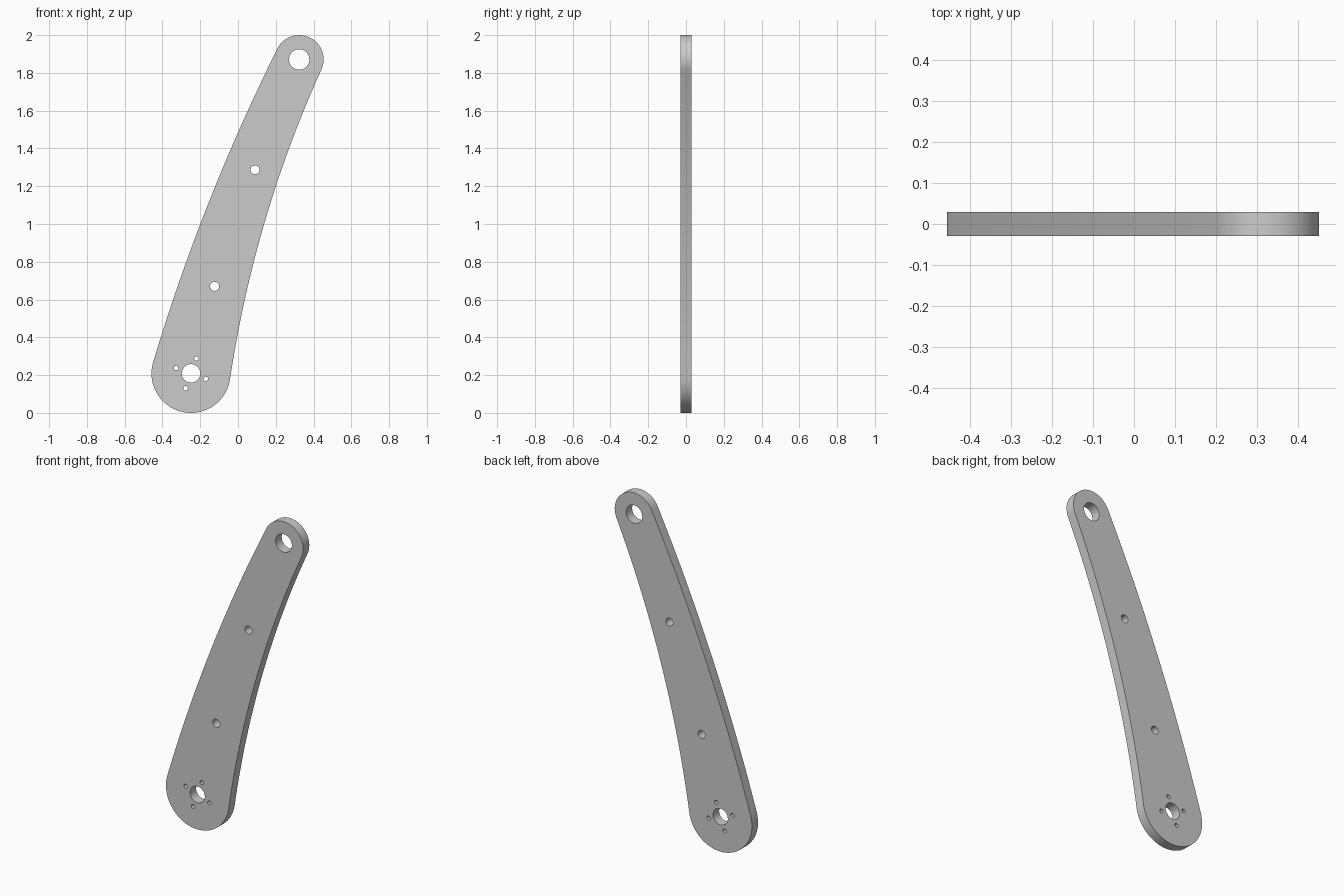
import bpy, bmesh
from math import atan2, cos, sin, pi, radians
from mathutils import Vector

if "Cube" in bpy.data.objects:
    bpy.data.objects.remove(bpy.data.objects["Cube"])

BOT, R_BOT = Vector((-0.249, 0.209)), 0.209
TOP, R_TOP = Vector((0.324, 1.871)), 0.129
HALF_THICK = 0.029


def arc(c, r, a0, a1, n):
    return [c + r * Vector((cos(a0 + (a1 - a0) * i / n), sin(a0 + (a1 - a0) * i / n)))
            for i in range(n + 1)]


def circle(x, z, r, n=48):
    return arc(Vector((x, z)), r, 0, 2 * pi, n)[:-1]


def arc_centre(d_bot, d_top):
    """Point right of the arm at the given distances from both end centres."""
    axis = TOP - BOT
    d = axis.length
    a = (d_bot ** 2 - d_top ** 2 + d * d) / (2 * d)
    u = axis / d
    return BOT + u * a + Vector((u.y, -u.x)) * (d_bot ** 2 - a * a) ** 0.5


def angle(v):
    return atan2(v.y, v.x)


# Outline: two rounded ends joined by tangent side arcs
RL, RR = 10.5, 6.2
cl = arc_centre(RL - R_BOT, RL - R_TOP)
cr = arc_centre(RR + R_BOT, RR + R_TOP)
turn = 2 * pi
outline = arc(cl, RL, angle(BOT - cl) % turn, angle(TOP - cl) % turn, 40)
outline += arc(TOP, R_TOP, angle(TOP - cl) % turn, angle(cr - TOP), 40)[1:]
outline += arc(cr, RR, angle(TOP - cr) % turn, angle(BOT - cr) % turn, 40)[1:]
outline += arc(BOT, R_BOT, angle(cr - BOT), angle(BOT - cl) % turn - turn, 48)[1:-1]

# Holes: two end bores, two middle holes, four bolt holes round the lower bore
loops = [outline, circle(*BOT, 0.049), circle(*TOP, 0.054),
         circle(0.09, 1.287, 0.024, 32), circle(-0.124, 0.67, 0.024, 32)]
for i in range(4):
    a = radians(70 + 90 * i)
    loops.append(circle(BOT.x + 0.084 * cos(a), BOT.y + 0.084 * sin(a), 0.012, 24))

# Flat filled curve, extruded to plate thickness
curve = bpy.data.curves.new("crank_arm", 'CURVE')
curve.dimensions = '2D'
curve.fill_mode = 'BOTH'
curve.extrude = HALF_THICK
for pts in loops:
    s = curve.splines.new('POLY')
    s.points.add(len(pts) - 1)
    for p, v in zip(s.points, pts):
        p.co = (v.x, v.y, 0, 1)
    s.use_cyclic_u = True
arm = bpy.data.objects.new("crank_arm", curve)
bpy.context.collection.objects.link(arm)
arm.rotation_euler.x = pi / 2
bpy.context.view_layer.objects.active = arm
arm.select_set(True)
bpy.ops.object.convert(target='MESH')
arm = bpy.context.object

# Weld caps to walls and shade
bm = bmesh.new()
bm.from_mesh(arm.data)
bmesh.ops.remove_doubles(bm, verts=bm.verts, dist=1e-5)
bmesh.ops.recalc_face_normals(bm, faces=bm.faces)
bm.to_mesh(arm.data)
bm.free()
bpy.ops.object.shade_smooth_by_angle(angle=radians(30))
